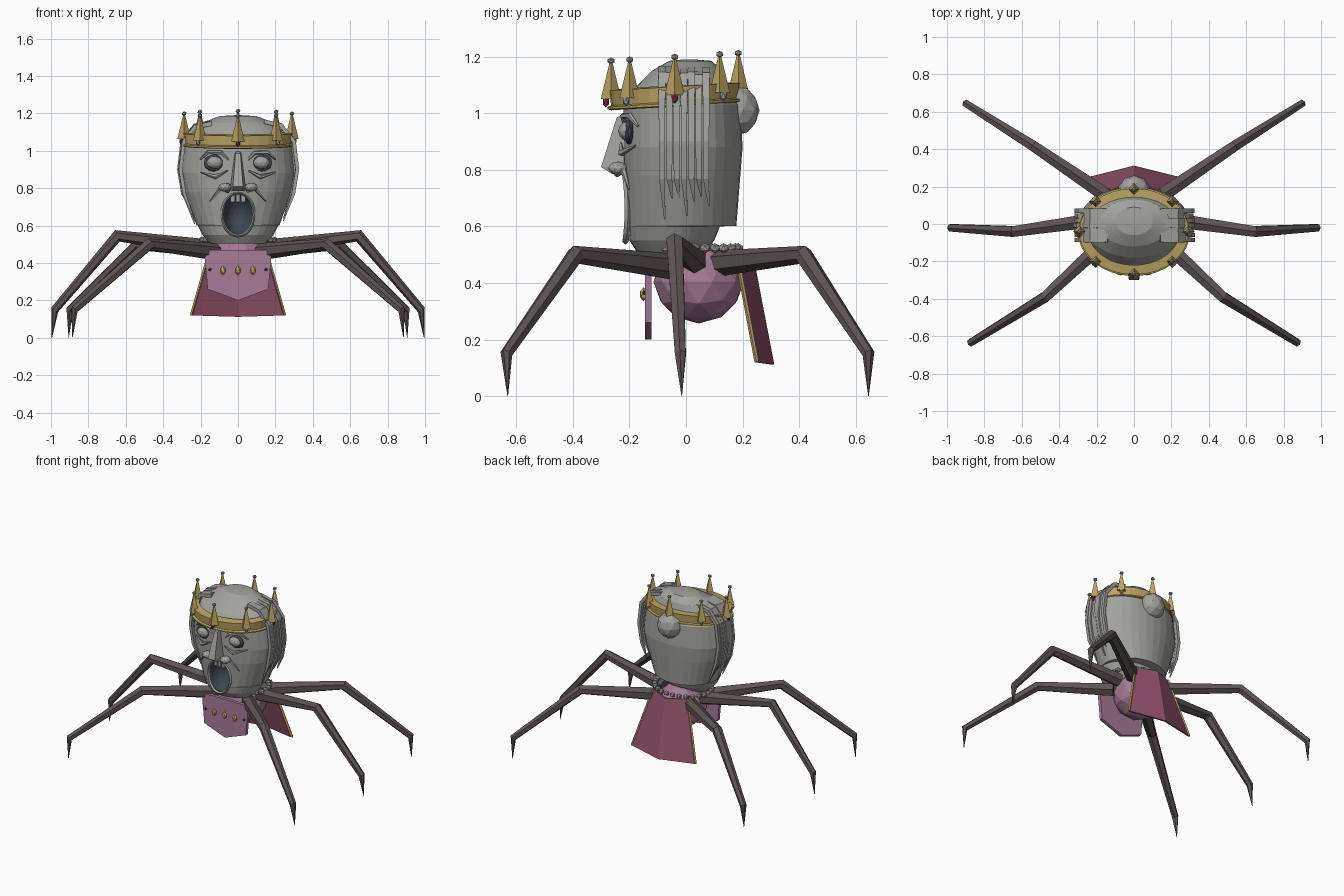
import bpy, bmesh, math, random
from mathutils import Vector, Matrix

random.seed(4)
if "Cube" in bpy.data.objects:
    bpy.data.objects.remove(bpy.data.objects["Cube"], do_unlink=True)


def material(name, r, g, b):
    m = bpy.data.materials.new(name)
    m.use_nodes = True
    m.diffuse_color = (r, g, b, 1)
    bsdf = next(n for n in m.node_tree.nodes if n.type == 'BSDF_PRINCIPLED')
    bsdf.inputs["Base Color"].default_value = (r, g, b, 1)
    return m


STONE = material("stone grey", .36, .36, .34)
GOLD = material("dull gold", .5, .37, .12)
LEG = material("brown grey", .11, .09, .087)
CAPE = material("wine red", .29, .085, .15)
CLOTH = material("lilac pink", .39, .2, .31)
DARK = material("dark slate", .05, .062, .085)
RUBY = material("ruby", .25, .02, .06)


def finish(name, bm, mat):
    bmesh.ops.recalc_face_normals(bm, faces=bm.faces)
    me = bpy.data.meshes.new(name)
    bm.to_mesh(me)
    bm.free()
    me.materials.append(mat)
    ob = bpy.data.objects.new(name, me)
    bpy.context.collection.objects.link(ob)
    return ob


def loft(name, rings, mat, caps=True, loop=False):
    """Skin a list of equal rings of points."""
    bm = bmesh.new()
    rows = [[bm.verts.new(p) for p in ring] for ring in rings]
    n = len(rows[0])
    pairs = list(zip(rows, rows[1:])) + ([(rows[-1], rows[0])] if loop else [])
    for a, b in pairs:
        for i in range(n):
            j = (i + 1) % n
            bm.faces.new((a[i], a[j], b[j], b[i]))
    if caps and not loop:
        bm.faces.new(rows[0][::-1])
        bm.faces.new(rows[-1])
    return finish(name, bm, mat)


def ball(name, loc, size, mat, sub=2):
    bm = bmesh.new()
    bmesh.ops.create_icosphere(bm, subdivisions=sub, radius=1,
                               matrix=Matrix.Translation(loc) @ Matrix.Diagonal((*size, 1)))
    return finish(name, bm, mat)


def box(name, loc, size, mat):
    bm = bmesh.new()
    bmesh.ops.create_cube(bm, size=1, matrix=Matrix.Translation(loc) @ Matrix.Diagonal((*size, 1)))
    return finish(name, bm, mat)


def tube(name, path, radii, mat, sides=6, wide=1):
    """Tapered limb along a path, with a steady sideways axis."""
    pts = [Vector(p) for p in path]
    side = (pts[1] - pts[0]).cross(Vector((0, 0, 1)))
    rings = []
    for i, p in enumerate(pts):
        t = (pts[min(i + 1, len(pts) - 1)] - pts[max(i - 1, 0)]).normalized()
        side = (side - t * side.dot(t)).normalized()
        up = side.cross(t)
        rings.append([p + radii[i] * (side * math.cos(a) * wide + up * math.sin(a))
                      for a in (math.tau * (k + .5) / sides for k in range(sides))])
    return loft(name, rings, mat)


def ellipse(rx, front, back, z, n=32):
    cy, ry = (front + back) / 2, (back - front) / 2
    return [(rx * math.cos(a), cy + ry * math.sin(a), z)
            for a in (math.tau * i / n for i in range(n))]


# Head: jaw, stepped hair line at the nape, skull and dome
profile = [(.15, -.17, .06, .505), (.19, -.2, .1, .55), (.215, -.208, .12, .6),
           (.222, -.209, .178, .602), (.285, -.22, .192, .78), (.305, -.222, .2, .88),
           (.29, -.22, .192, 1.03), (.25, -.18, .15, 1.09), (.19, -.12, .13, 1.15),
           (.1, -.06, .09, 1.185), (.02, -.01, .03, 1.19)]
head = loft("head", [ellipse(*p) for p in profile], STONE)

# Open mouth hollowed into the face
cutter = ball("mouth_cutter", (0, -.23, .66), (.085, .12, .115), DARK, 3)
cutter.hide_render = True
cut = head.modifiers.new("mouth", 'BOOLEAN')
cut.operation, cut.solver, cut.object = 'DIFFERENCE', 'EXACT', cutter
cut.material_mode = 'TRANSFER'
bpy.context.view_layer.objects.active = head
bpy.ops.object.modifier_apply(modifier=cut.name)
bpy.data.objects.remove(cutter, do_unlink=True)

lip = []
for i in range(24):
    a = math.tau * i / 24
    d = Vector((math.cos(a), 0, math.sin(a)))
    c = Vector((.085 * d.x, -.213 + .008 * d.x ** 2, .66 + .115 * d.z))
    lip.append([c + d * u + Vector((0, v, 0))
                for u, v in ((-.008, 0), (0, -.012), (.009, 0), (0, .01))])
loft("lip", lip, STONE, loop=True)
for x in (-.028, 0, .028):
    box("tooth", (x, -.2, .745), (.022, .02, .04), STONE)

# Nose wedge
loft("nose", [[(-w, -.19, z), (-w * .6, y, z), (w * .6, y, z), (w, -.19, z)]
              for w, y, z in ((.045, -.26, .785), (.045, -.3, .81), (.022, -.245, .985),
                              (.015, -.21, 1.0))], STONE)

for s in (-1, 1):
    # Eyes, lids, cheeks and moustache
    ball("eye_socket", (s * .125, -.2, .935), (.06, .02, .047), DARK)
    ball("eye", (s * .125, -.208, .937), (.044, .032, .034), STONE)
    ball("nostril", (s * .07, -.24, .805), (.036, .035, .024), STONE)
    tube("eyelid", [(s * .05, -.215, .95), (s * .09, -.222, .99), (s * .16, -.2, .992),
                    (s * .2, -.17, .955)], [.006, .011, .011, .005], STONE, 5)
    tube("eye_bag", [(s * .055, -.23, .895), (s * .12, -.228, .86), (s * .2, -.18, .885)],
         [.004, .013, .004], STONE, 5)
    tube("cheek_fold", [(s * .05, -.245, .785), (s * .09, -.222, .8), (s * .15, -.2, .73)],
         [.012, .012, .003], STONE, 5)

    # Hanging hair strands at the temples
    for k in range(7):
        y = -.085 + k * .026
        end = random.uniform(.6, .72)
        x = random.uniform(0, .012)
        tube("hair_strand", [(s * .14, y, 1.145 + x), (s * .23, y, 1.125 + x), (s * (.288 + x), y, 1.05),
                             (s * (.306 + x), y, .9), (s * (.285 + x), y, .77),
                             (s * (.2 + .1 * (end - .5) / .2 * .5 + x), y + .01, end)],
             [.016, .017, .015, .014, .013, .003], STONE, 4, 1.1)

    # Three jointed legs on each side
    for name, path in (
            ("front_leg", [(.12, -.06, .46), (.475, -.39, .5), (.875, -.635, .15), (.885, -.63, 0)]),
            ("middle_leg", [(.15, .03, .48), (.645, -.04, .545), (.98, -.02, .15), (.995, -.015, 0)]),
            ("back_leg", [(.1, .12, .47), (.535, .415, .5), (.9, .645, .15), (.905, .645, 0)])):
        tube(name, [(s * x, y, z) for x, y, z in path], [.046, .033, .022, .001], LEG)

    # Gold edging of the cape and side studs on the bib
    tube("cape_trim", [(s * .135, .175, .52), (s * .25, .25, .12)], [.008, .008], GOLD, 4)
    ball("bib_stud", (s * .15, -.147, .365), (.01, .008, .008), DARK, 1)

# Hair bun
ball("hair_bun", (0, .175, 1.01), (.088, .085, .09), STONE)

# Crown band, tilted slightly up toward the back
def tilt(y):
    return .06 * (y + .27)


band = []
for i in range(32):
    a = math.tau * i / 32
    ring = []
    for d, z in ((0, 1.01), (.013, 1.014), (.013, 1.022), (0, 1.027), (.006, 1.08),
                 (-.045, 1.085), (-.045, 1.02)):
        y = -.04 + (.225 + d) * math.sin(a)
        ring.append(((.288 + d) * math.cos(a), y, z + tilt(y)))
    band.append(ring)
loft("crown_band", band, GOLD, loop=True)

# Crown points with ball tips and hanging gems
for i in range(8):
    a = math.tau * i / 8
    x, y = .288 * math.cos(a), -.04 + .225 * math.sin(a)
    z = tilt(y)
    bm = bmesh.new()
    bmesh.ops.create_cone(bm, cap_ends=True, segments=4, radius1=.036, radius2=.005, depth=.13,
                          matrix=Matrix.Translation((x, y, 1.115 + z)))
    finish("crown_point", bm, GOLD)
    ball("crown_tip", (x, y, 1.185 + z), (.014, .014, .012), STONE, 1)
    ball("crown_gem", (x * 1.05, y + .018 * math.sin(a), 1.04 + z), (.013, .013, .02),
         STONE if i % 2 else RUBY, 1)

# Round body, pearl necklace
ball("body", (0, .045, .405), (.17, .16, .148), CLOTH)
for i in range(26):
    a = math.tau * i / 26
    ball("pearl", (.195 * math.cos(a), .03 + .155 * math.sin(a), .523), (.02, .02, .018), STONE, 1)

# Pointed bib with gold buttons
bib = [(-.155, .47), (-.178, .43), (-.162, .26), (0, .2), (.162, .26), (.178, .43), (.155, .47)]
loft("bib", [[(x, y, z) for x, z in bib] for y in (-.145, -.122)], CLOTH)
for x in (-.08, 0, .08):
    ball("button", (x, -.15, .36), (.017, .014, .025), GOLD, 1)

# Folded cape down the back
loft("cape", [[(-w, e, z), (0, m, z - .008), (w, e, z), (w * .97, e - .008, z), (0, m - .012, z - .008),
               (-w * .97, e - .008, z)]
              for w, e, m, z in ((.135, .175, .235, .52), (.25, .25, .312, .12))], CAPE)
